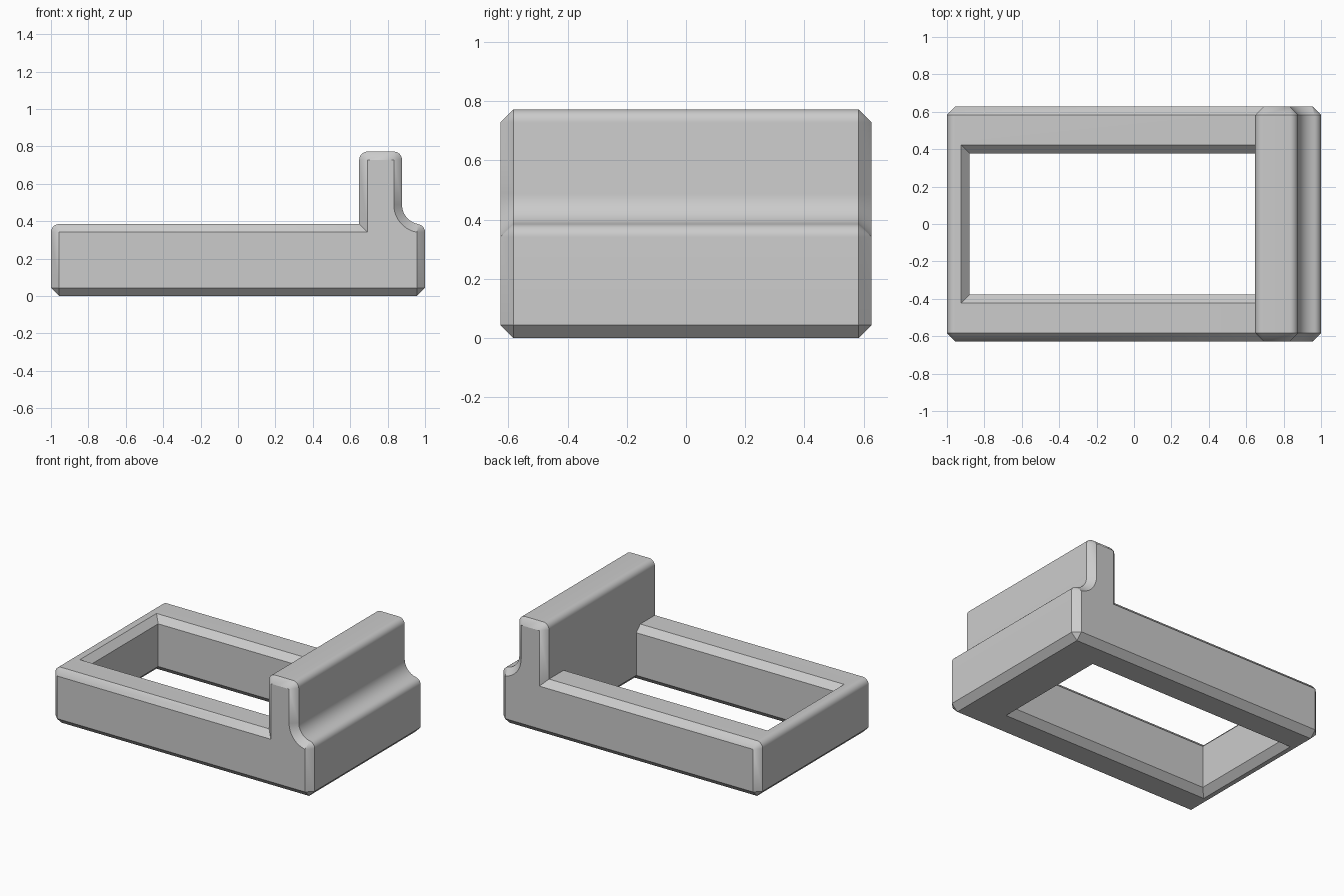
import bpy, bmesh
from math import cos, sin, radians

cube = bpy.data.objects.get("Cube")
if cube:
    bpy.data.objects.remove(cube, do_unlink=True)

C = 0.044                                # edge bevel size
HALF = 0.627                             # half depth
BASE, POST = 0.385, 0.772                # top of rails, top of upright
POST_L, POST_R = 0.648, 0.877            # upright faces

grey = bpy.data.materials.new("light grey")
grey.use_nodes = True
colour = (0.6, 0.6, 0.6, 1)
grey.diffuse_color = colour
grey.node_tree.nodes["Principled BSDF"].inputs["Base Color"].default_value = colour


def make_object(name, bm):
    bmesh.ops.remove_doubles(bm, verts=bm.verts, dist=1e-5)
    bmesh.ops.recalc_face_normals(bm, faces=bm.faces)
    mesh = bpy.data.meshes.new(name)
    bm.to_mesh(mesh)
    bm.free()
    mesh.materials.append(grey)
    obj = bpy.data.objects.new(name, mesh)
    bpy.context.collection.objects.link(obj)
    return obj


def loft(name, rings):
    """Skin a list of closed point rings and cap both ends."""
    bm = bmesh.new()
    loops = [[bm.verts.new(p) for p in ring] for ring in rings]
    for a, b in zip(loops, loops[1:]):
        for i in range(len(a)):
            bm.faces.new((a[i - 1], a[i], b[i], b[i - 1]))
    bm.faces.new(loops[0])
    bm.faces.new(loops[-1])
    return make_object(name, bm)


def arc(cx, cz, r_out, r_in, start, end, steps=8):
    """Paired outer and inset points along an arc."""
    pairs = []
    for i in range(steps + 1):
        a = radians(start + (end - start) * i / steps)
        pairs.append(((cx + r_out * cos(a), cz + r_out * sin(a)),
                      (cx + r_in * cos(a), cz + r_in * sin(a))))
    return pairs


# Side profile: each outer point is paired with its point on the end face
lip_x, lip_z = 1 - C, BASE - C
cove_r = 0.105
cove_x = POST_R + cove_r
cove_z = lip_z + (cove_r + C) * sin(radians(80))
pairs = arc(-lip_x, C, C, 0, 270, 180, 1)                      # bottom chamfer
pairs += arc(-lip_x, lip_z, C, 0, 180, 90)                     # rail end
pairs += [((POST_L, BASE), (POST_L + C, BASE - C))]            # inner corner
pairs += arc(POST_L + C, POST - C, C, 0, 180, 90)              # upright top
pairs += arc(POST_R - C, POST - C, C, 0, 90, 0)
pairs += arc(cove_x, cove_z, cove_r, cove_r + C, 180, 260, 10)  # cove
pairs += arc(lip_x, lip_z, C, 0, 80, 0)                        # lip
pairs += arc(lip_x, C, C, 0, 0, -90, 1)                        # bottom chamfer


def section(y, k):
    return [(p[k][0], y, p[k][1]) for p in pairs]


frame = loft("frame", [section(-HALF, 1), section(C - HALF, 0),
                       section(HALF - C, 0), section(HALF, 1)])


# Opening with flared top and bottom edges; flush with the upright above
def opening(z, grow, grow_right):
    left, right, y = -0.88 - grow, POST_L + grow_right, 0.378 + grow
    return [(left, -y, z), (right, -y, z), (right, y, z), (left, y, z)]


over = 0.03
cutter = loft("opening_cutter", [
    opening(-over, C + over, C + over), opening(C, 0, 0),
    opening(BASE - C, 0, 0), opening(BASE + over, C + over, 0)])
cutter.hide_render = True

bpy.context.view_layer.objects.active = frame
frame.select_set(True)
cut = frame.modifiers.new("opening", 'BOOLEAN')
cut.operation = 'DIFFERENCE'
cut.solver = 'EXACT'
cut.object = cutter
bpy.ops.object.modifier_apply(modifier=cut.name)
bpy.data.objects.remove(cutter, do_unlink=True)
bpy.ops.object.shade_smooth_by_angle(angle=radians(30))
